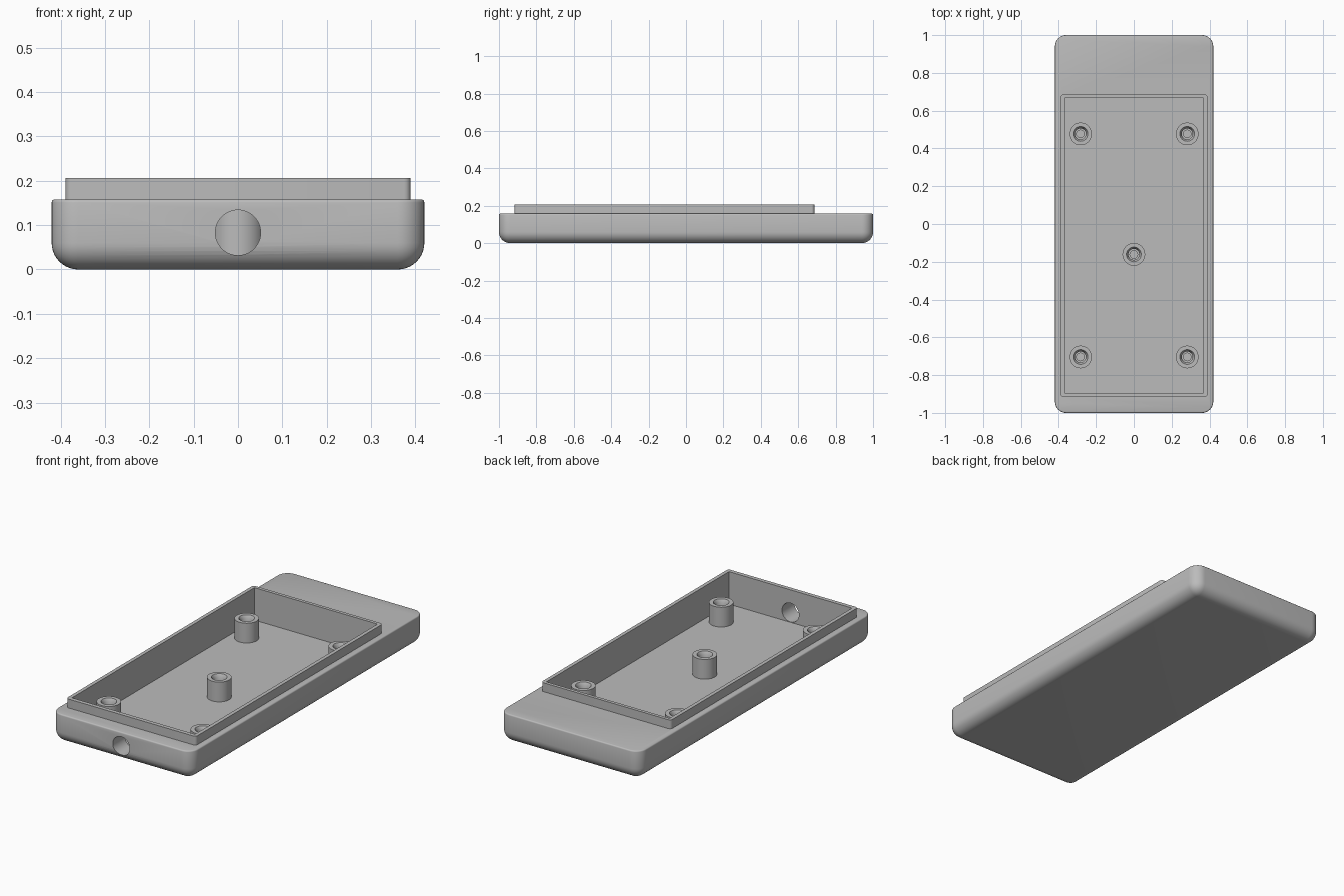
import bpy
import bmesh
import math
from mathutils import Vector, Matrix

cube = bpy.data.objects.get("Cube")
if cube:
    bpy.data.objects.remove(cube, do_unlink=True)

GREY = (0.5, 0.5, 0.5, 1.0)
mat = bpy.data.materials.new("matte grey")
mat.use_nodes = True
mat.diffuse_color = GREY
mat.node_tree.nodes["Principled BSDF"].inputs["Base Color"].default_value = GREY

FLOOR, RIM, LIP_TOP = 0.03, 0.158, 0.206


def make_object(name, bm):
    bmesh.ops.recalc_face_normals(bm, faces=bm.faces)
    mesh = bpy.data.meshes.new(name)
    bm.to_mesh(mesh)
    bm.free()
    mesh.materials.append(mat)
    ob = bpy.data.objects.new(name, mesh)
    bpy.context.collection.objects.link(ob)
    return ob


def bevel(bm, edges, radius, segments):
    bmesh.ops.bevel(bm, geom=edges, offset=radius, offset_type='OFFSET',
                    segments=segments, profile=0.5, affect='EDGES')


def box(name, lo, hi, side_r=0.0, bottom_r=0.0, top_r=0.0):
    """Box between two corners with rounded uprights, bottom and top edges."""
    lo, hi = Vector(lo), Vector(hi)
    bm = bmesh.new()
    bmesh.ops.create_cube(bm, size=1)
    for v in bm.verts:
        v.co = (lo + hi) / 2 + v.co * (hi - lo)

    def level(e, z):
        return all(abs(v.co.z - z) < 1e-5 for v in e.verts)

    if side_r:
        picked = [e for e in bm.edges if not level(e, hi.z)
                  and (bottom_r or not level(e, lo.z))]
        bevel(bm, picked, side_r, 10 if bottom_r else 4)
    if top_r:
        picked = [e for e in bm.edges if level(e, hi.z)]
        bevel(bm, picked, top_r, 3)
    return make_object(name, bm)


def combine(target, other, operation):
    mod = target.modifiers.new(operation.lower(), 'BOOLEAN')
    mod.operation, mod.object, mod.solver = operation, other, 'EXACT'
    graph = bpy.context.evaluated_depsgraph_get()
    mesh = bpy.data.meshes.new_from_object(target.evaluated_get(graph))
    target.modifiers.clear()
    target.data = mesh
    bpy.data.objects.remove(other, do_unlink=True)


def lathe(name, profile, location, steps=40):
    """Spin an (r, z) profile around the upright axis."""
    bm = bmesh.new()
    verts = [bm.verts.new((r, 0, z)) for r, z in profile]
    edges = [bm.edges.new(pair) for pair in zip(verts, verts[1:])]
    bmesh.ops.spin(bm, geom=verts + edges, cent=(0, 0, 0), axis=(0, 0, 1),
                   angle=math.tau, steps=steps)
    bmesh.ops.remove_doubles(bm, verts=bm.verts, dist=1e-5)
    ob = make_object(name, bm)
    ob.location = location
    return ob


def smooth(ob):
    bpy.ops.object.select_all(action='DESELECT')
    ob.select_set(True)
    bpy.context.view_layer.objects.active = ob
    bpy.ops.object.shade_smooth_by_angle(angle=math.radians(35))


# Rounded case body with a raised lip around the opening
case = box("case_shell", (-0.42, -1, 0), (0.42, 1, RIM),
           side_r=0.06, bottom_r=0.06, top_r=0.007)
lip = box("lip", (-0.389, -0.917, 0.1), (0.389, 0.686, LIP_TOP), side_r=0.015)
combine(case, lip, 'UNION')

# Hollow interior
cavity = box("cavity", (-0.369, -0.895, FLOOR), (0.369, 0.668, 0.3))
combine(case, cavity, 'DIFFERENCE')

# Round cable hole through the front wall
bm = bmesh.new()
bmesh.ops.create_cone(bm, cap_ends=True, segments=48, radius1=0.051,
                      radius2=0.051, depth=0.3,
                      matrix=Matrix.Translation((0, -0.98, 0.083))
                      @ Matrix.Rotation(math.pi / 2, 4, 'X'))
combine(case, make_object("cable_hole", bm), 'DIFFERENCE')
smooth(case)

# Screw posts with countersunk, stepped holes
POST = [(0.06, -0.005), (0.06, 0.107), (0.039, 0.107), (0.029, 0.09),
        (0.029, 0.05), (0.02, 0.05), (0.02, 0.002), (0, 0.002)]
spots = {"front_right": (-0.282, -0.704), "front_left": (0.282, -0.704),
         "back_right": (-0.282, 0.477), "back_left": (0.282, 0.477),
         "middle": (0, -0.161)}
for place, (x, y) in spots.items():
    smooth(lathe("screw_post_" + place, POST, (x, y, FLOOR)))
